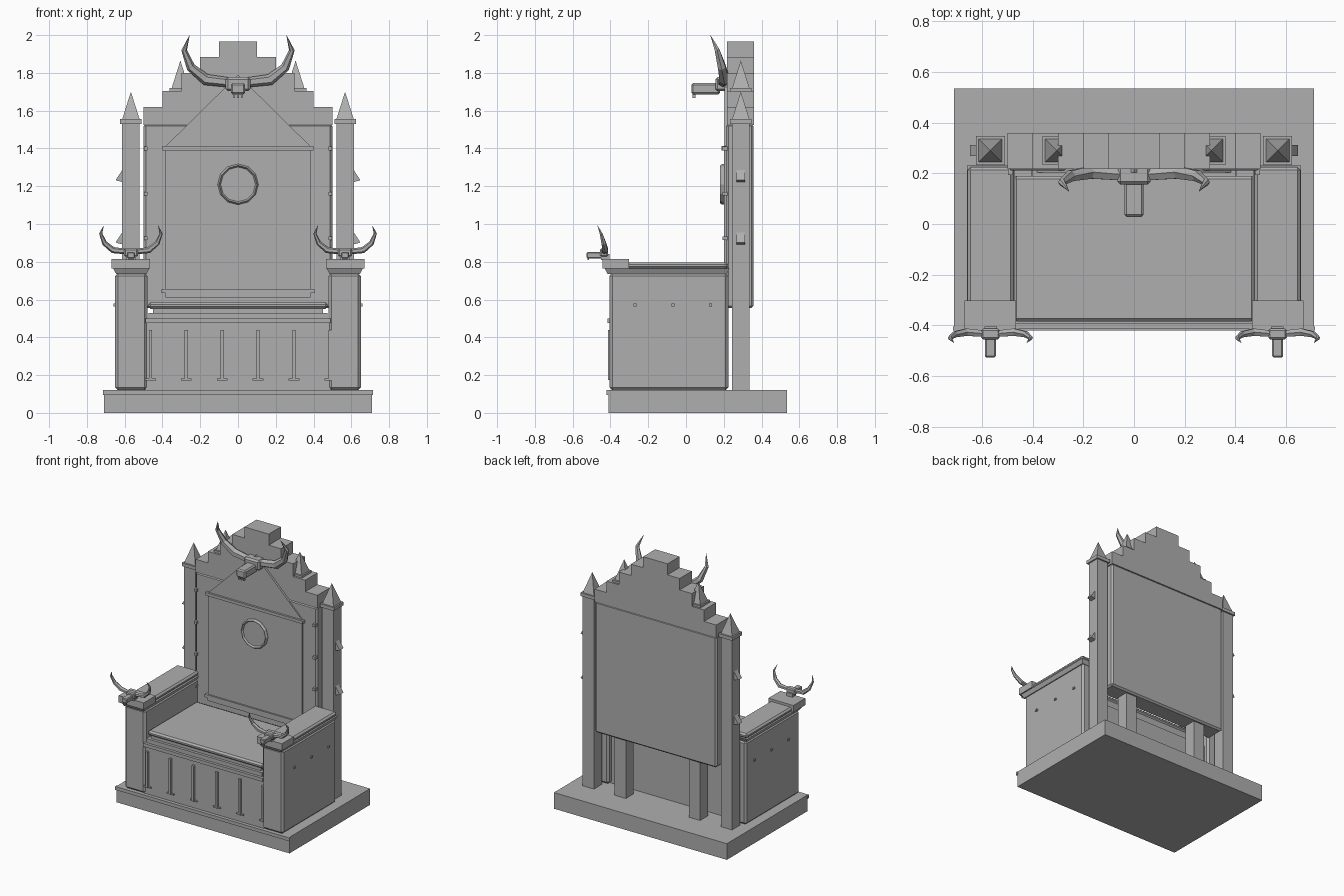
import bpy, bmesh, math
from mathutils import Vector

if "Cube" in bpy.data.objects:
    bpy.data.objects.remove(bpy.data.objects["Cube"])

stone = bpy.data.materials.new("grey stone")
stone.diffuse_color = (0.43, 0.43, 0.43, 1)
stone.use_nodes = True
stone.node_tree.nodes["Principled BSDF"].inputs["Base Color"].default_value = stone.diffuse_color


def finish(name, bm, bevel=0):
    bmesh.ops.recalc_face_normals(bm, faces=bm.faces[:])
    me = bpy.data.meshes.new(name)
    bm.to_mesh(me)
    bm.free()
    me.materials.append(stone)
    ob = bpy.data.objects.new(name, me)
    bpy.context.collection.objects.link(ob)
    if bevel:
        m = ob.modifiers.new("bevel", 'BEVEL')
        m.width, m.segments = bevel, 1
    return ob


def box(name, x, y, z, bevel=0, top=0):
    """Box from ranges; 'top' insets (or flares, if negative) the upper face."""
    bm = bmesh.new()
    rings = []
    for h, t in ((z[0], 0), (z[1], top)):
        rings.append([bm.verts.new(p) for p in (
            (x[0] + t, y[0] + t, h), (x[1] - t, y[0] + t, h),
            (x[1] - t, y[1] - t, h), (x[0] + t, y[1] - t, h))])
    bm.faces.new(rings[0])
    bm.faces.new(rings[1])
    for i in range(4):
        j = (i + 1) % 4
        bm.faces.new((rings[0][i], rings[0][j], rings[1][j], rings[1][i]))
    return finish(name, bm, bevel)


def prism(name, pts, y0, y1):
    """Extrude an (x, z) outline along y."""
    bm = bmesh.new()
    f = bm.faces.new([bm.verts.new((px, y0, pz)) for px, pz in pts])
    r = bmesh.ops.extrude_face_region(bm, geom=[f])
    for v in r["geom"]:
        if isinstance(v, bmesh.types.BMVert):
            v.co.y = y1
    return finish(name, bm)


def span(s, a, b):
    return (a, b) if s > 0 else (-b, -a)


def pyramid(name, cx, cy, z0, z1, half):
    bm = bmesh.new()
    b = [bm.verts.new((cx + i * half, cy + j * half, z0)) for i, j in ((-1, -1), (1, -1), (1, 1), (-1, 1))]
    tip = bm.verts.new((cx, cy, z1))
    bm.faces.new(b)
    for i in range(4):
        bm.faces.new((b[i], b[(i + 1) % 4], tip))
    return finish(name, bm)


def pillar(name, cx, top):
    cy = 0.29
    box(name, (cx - .046, cx + .046), (cy - .046, cy + .046), (.12, top))
    box(name + "_cap", (cx - .057, cx + .057), (cy - .057, cy + .057), (top - .005, top + .02))
    pyramid(name + "_spire", cx, cy, top + .02, top + .165, .046)


def horn(name, s, o, k):
    path = [(.05, -.005, .052, .026), (.17, .005, .066, .030), (.25, -.01, .132, .024),
            (.285, -.035, .222, .015), (.257, -.07, .3, .001)]
    bm = bmesh.new()
    P = [Vector(p[:3]) for p in path]
    rings = []
    for i, p in enumerate(path):
        d = (P[min(i + 1, 4)] - P[max(i - 1, 0)]).normalized()
        u = d.cross(Vector((0, 1, 0))).normalized()
        w = d.cross(u)
        ring = []
        for a in range(6):
            t = a * math.pi / 3
            c = P[i] + (u * math.cos(t) + w * math.sin(t)) * p[3]
            ring.append(bm.verts.new((o[0] + s * c.x * k, o[1] + c.y * k, o[2] + c.z * k)))
        rings.append(ring)
    for r, q in zip(rings, rings[1:]):
        for a in range(6):
            b = (a + 1) % 6
            bm.faces.new((r[a], r[b], q[b], q[a]))
    bm.faces.new(rings[0])
    bm.faces.new(rings[-1])
    finish(name, bm)


def skull(name, o, k):
    def part(n, x, y, z, bv=0):
        box(name + n, *[tuple(o[i] + v * k for v in r) for i, r in enumerate((x, y, z))], bevel=bv * k)
    part("_head", (-.065, .065), (-.045, .03), (.005, .08), .012)
    part("_muzzle", (-.038, .038), (-.172, -.02), (-.012, .048), .009)
    for i in (-1, 0, 1):
        part("_tooth", (i * .02 - .005, i * .02 + .005), (-.165, -.15), (-.03, -.01))
    for s in (-1, 1):
        horn(name + "_horn", s, o, k)


# base plinth with front lip
box("base", (-.71, .71), (-.41, .535), (0, .12))
box("base_lip", (-.715, .715), (-.42, -.405), (.095, .12))

# seat body, mouldings and cushion
box("seat_body", (-.49, .49), (-.395, .19), (.12, .5))
box("seat_lip", (-.49, .49), (-.415, -.38), (.475, .5))
box("seat_step", (-.475, .475), (-.395, .18), (.5, .53))
box("seat_rail", (-.45, .45), (-.375, .18), (.53, .555))
box("cushion", (-.475, .475), (-.385, .19), (.55, .585), .012)
for i in range(6):
    x = -.472 + i * .19
    box("seat_front_strip", (x, x + .017), (-.412, -.39), (.175, .44))
    box("seat_front_foot", (x - .02, x + .037), (-.405, -.39), (.172, .182))

# armrests
for s in (-1, 1):
    box("armrest_body", span(s, .48, .65), (-.405, .225), (.12, .74), .015)
    box("armrest_rim", span(s, .485, .645), (-.415, .215), (.735, .764), top=-.015)
    box("armrest_top", span(s, .475, .657), (-.42, .225), (.762, .797), .012)
    box("armrest_front_cap", span(s, .465, .67), (-.442, -.302), (.764, .815))
    for y in (-.27, -.07, .13):
        box("armrest_stud", span(s, .64, .66), (y - .008, y + .008), (.564, .578))
    box("armrest_skull_mount", span(s, .54, .59), (-.45, -.405), (.81, .84))
    skull("armrest_skull", (s * .567, -.43, .825), .56)

# backrest slab with stepped crown
box("backrest", (-.5, .5), (.212, .358), (.555, 1.53), .012)
steps = [(.5, 1.62), (.4, 1.705), (.3, 1.8), (.2, 1.885), (.1, 1.967)]
outline, z = [], 1.525
for hx, top in steps:
    outline += [(hx, z), (hx, top)]
    z = top
prism("backrest_crown", outline + [(-x, z) for x, z in reversed(outline)], .218, .36)

# front panel, mouldings and gable
box("back_panel", (-.385, .385), (.2, .22), (.61, 1.4))
box("panel_top_moulding", (-.4, .4), (.188, .22), (1.39, 1.412))
box("panel_bottom_moulding", (-.405, .405), (.188, .22), (.634, .656))
box("panel_foot", (-.385, .385), (.194, .22), (.61, .635))
prism("panel_gable", [(-.385, 1.41), (.385, 1.41), (0, 1.79)], .203, .225)
for s in (-1, 1):
    for z in (.69, .925, 1.16, 1.4):
        box("backrest_stud", span(s, .478, .498), (.193, .22), (z - .01, z + .01))

# round medallion with recessed face
bm = bmesh.new()
rings = []
for r, y in ((.108, .21), (.108, .192), (.1, .18), (.092, .192)):
    rings.append([bm.verts.new((r * math.cos(a * math.pi / 6), y, 1.21 + r * math.sin(a * math.pi / 6)))
                  for a in range(12)])
for p, q in zip(rings, rings[1:]):
    for a in range(12):
        b = (a + 1) % 12
        bm.faces.new((p[a], p[b], q[b], q[a]))
bm.faces.new(rings[0])
bm.faces.new(rings[-1])
finish("medallion", bm)

# pillars, spires and side thorns
for s in (-1, 1):
    pillar("outer_pillar", s * .567, 1.535)
    pillar("inner_pillar", s * .305, 1.7)
    for z in (.89, 1.22):
        prism("pillar_thorn", [(s * .605, z + .078), (s * .648, z + .012), (s * .605, z)], .268, .312)

# crowning skull
skull("crown_skull", (0, .2, 1.698), 1)
